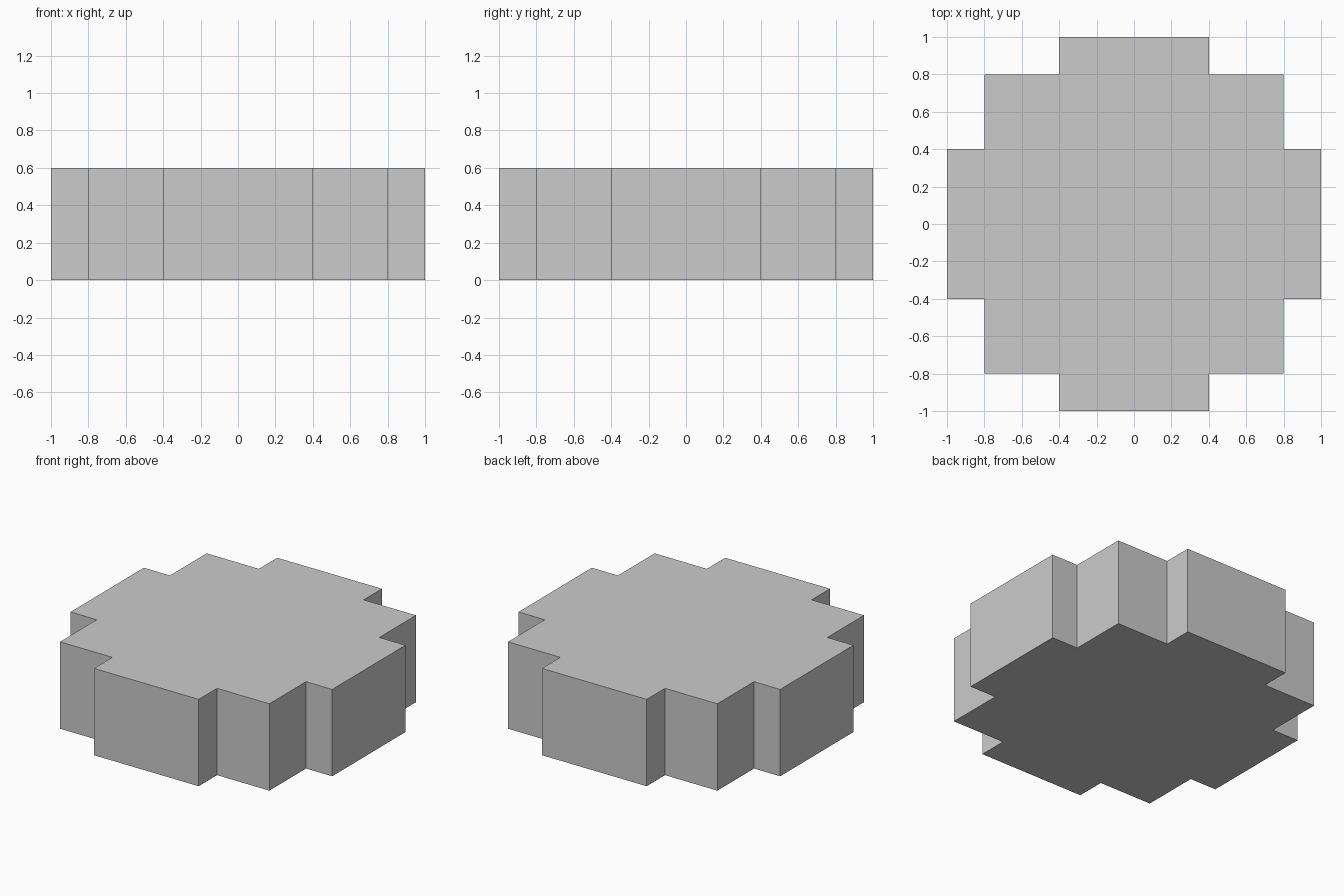
import bpy
import bmesh

if "Cube" in bpy.data.objects:
    bpy.data.objects.remove(bpy.data.objects["Cube"])

HEIGHT = 0.6

# One quadrant of the stepped outline, anticlockwise from +x to +y
corner = [(1.0, 0.4), (0.8, 0.4), (0.8, 0.8), (0.4, 0.8), (0.4, 1.0)]

# Rotate the quadrant by quarter turns to complete the outline
outline = []
for turn in range(4):
    for x, y in corner:
        for _ in range(turn):
            x, y = -y, x
        outline.append((x, y))

# Stepped round slab: fill the outline and extrude it upwards
bm = bmesh.new()
base = bm.faces.new([bm.verts.new((x, y, 0)) for x, y in outline])
result = bmesh.ops.extrude_face_region(bm, geom=[base], use_keep_orig=True)
top = [g for g in result["geom"] if isinstance(g, bmesh.types.BMVert)]
bmesh.ops.translate(bm, verts=top, vec=(0, 0, HEIGHT))
bmesh.ops.recalc_face_normals(bm, faces=bm.faces)

mesh = bpy.data.meshes.new("stepped_round_slab")
bm.to_mesh(mesh)
bm.free()
slab = bpy.data.objects.new("stepped_round_slab", mesh)
bpy.context.collection.objects.link(slab)
